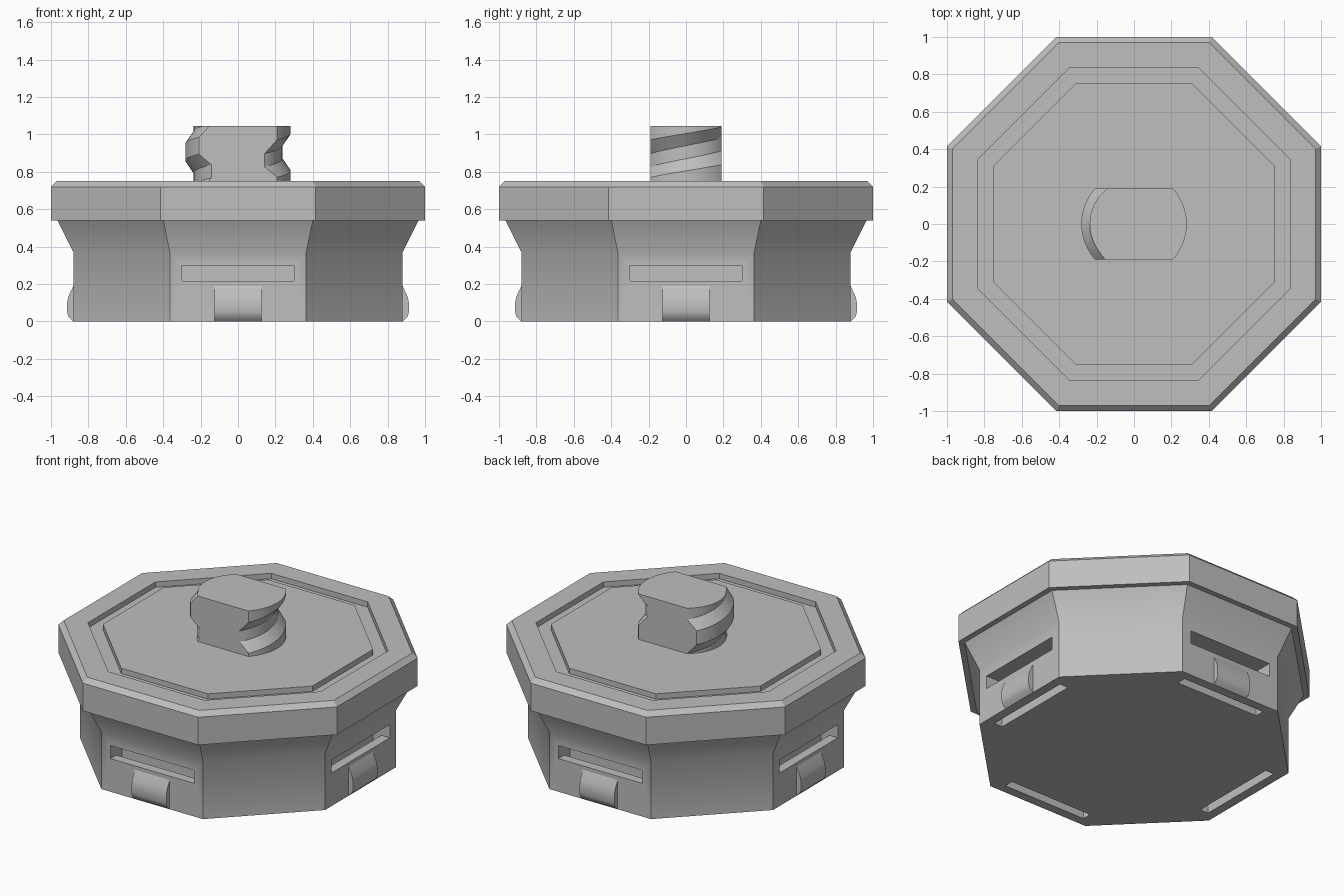
import bpy, bmesh, math
from mathutils import Matrix, Vector

if "Cube" in bpy.data.objects:
    bpy.data.objects.remove(bpy.data.objects["Cube"])

grey = bpy.data.materials.new("plain grey")
grey.diffuse_color = (0.52, 0.52, 0.52, 1)
grey.use_nodes = True
grey.node_tree.nodes["Principled BSDF"].inputs["Base Color"].default_value = grey.diffuse_color


def finish(name, bm, angle=None):
    bmesh.ops.recalc_face_normals(bm, faces=bm.faces)
    me = bpy.data.meshes.new(name)
    bm.to_mesh(me)
    bm.free()
    me.materials.append(grey)
    ob = bpy.data.objects.new(name, me)
    bpy.context.collection.objects.link(ob)
    if angle:
        smooth(ob, angle)
    return ob


def activate(ob):
    bpy.ops.object.select_all(action='DESELECT')
    ob.select_set(True)
    bpy.context.view_layer.objects.active = ob


def smooth(ob, angle):
    activate(ob)
    bpy.ops.object.shade_smooth_by_angle(angle=math.radians(angle))


def octagon_lathe(profile):
    """Stack octagons given as (distance to flat, z), capped at both ends."""
    bm = bmesh.new()
    rings = []
    for a, z in profile:
        r = a / math.cos(math.pi / 8)
        rings.append([bm.verts.new((r * math.cos((i + .5) * math.pi / 4),
                                    r * math.sin((i + .5) * math.pi / 4), z)) for i in range(8)])
    for lo, hi in zip(rings, rings[1:]):
        for i in range(8):
            j = (i + 1) % 8
            bm.faces.new((lo[i], lo[j], hi[j], hi[i]))
    bm.faces.new(rings[0][::-1])
    bm.faces.new(rings[-1])
    return bm


def four_sides(profile, half):
    """Extrude an (outward, z) profile sideways and repeat it on the four axis faces."""
    bm = bmesh.new()
    for k in range(4):
        rot = Matrix.Rotation(k * math.pi / 2, 3, 'Z')
        a, b = [[bm.verts.new(rot @ Vector((s * half, -d, z))) for d, z in profile] for s in (-1, 1)]
        bm.faces.new(a)
        bm.faces.new(b[::-1])
        n = len(profile)
        for i in range(n):
            j = (i + 1) % n
            bm.faces.new((a[i], b[i], b[j], a[j]))
    return bm


# Octagonal case: body, flare, overhanging lid rim and grooved top
case = finish("octagonal_case", octagon_lathe([
    (.88, 0), (.88, .37), (.965, .54), (1, .54), (1, .72), (.97, .75),
    (.835, .75), (.835, .715), (.752, .715), (.752, .75)]))

# Strap channels running from the side slots down through the base
cutter = finish("channel_cutter", four_sides(
    [(.76, -.1), (.82, -.1), (.82, .215), (1.0, .215), (1.0, .3), (.76, .3)], .3))
mod = case.modifiers.new("channels", 'BOOLEAN')
mod.object = cutter
mod.operation = 'DIFFERENCE'
mod.solver = 'EXACT'
activate(case)
bpy.ops.object.modifier_apply(modifier=mod.name)
bpy.data.objects.remove(cutter)
smooth(case, 30)

# Rounded clip bumps under the slots
finish("clip_bumps", four_sides(
    [(.875, 0), (.88, 0), (.906, .025), (.914, .05), (.914, .1), (.906, .135), (.88, .19), (.875, .19)],
    .125), 35)

# Threaded stud: a helical strip, trimmed top and bottom and flattened front and back
PITCH, STEPS = .29, 48
section = [(.237, -.035), (.237, .035), (.282, .1), (.282, PITCH - .1), (.237, PITCH - .035)]
bm = bmesh.new()
prev = None
for i in range(-3 * STEPS, 3 * STEPS + 1):
    t = 2 * math.pi * i / STEPS
    row = [bm.verts.new((r * math.cos(t), r * math.sin(t), .905 + PITCH * i / STEPS + dz))
           for r, dz in section]
    if prev:
        for k in range(len(row) - 1):
            bm.faces.new((prev[k], row[k], row[k + 1], prev[k + 1]))
    prev = row
bmesh.ops.remove_doubles(bm, verts=bm.verts, dist=1e-4)
for co, no in (((0, 0, 1.045), (0, 0, 1)), ((0, 0, .745), (0, 0, -1)),
               ((0, .19, 0), (0, 1, 0)), ((0, -.19, 0), (0, -1, 0))):
    bmesh.ops.bisect_plane(bm, geom=bm.verts[:] + bm.edges[:] + bm.faces[:], dist=1e-5,
                           plane_co=co, plane_no=no, clear_outer=True)
    n = Vector(no)
    rim = [e for e in bm.edges if e.is_boundary
           and all(abs((v.co - Vector(co)).dot(n)) < 1e-4 for v in e.verts)]
    # close each trimmed side once both ends are cut
    if abs(no[1]) > 0:
        bmesh.ops.holes_fill(bm, edges=rim, sides=0)
    elif no[2] < 0:
        bmesh.ops.holes_fill(bm, edges=[e for e in bm.edges if e.is_boundary], sides=0)
finish("threaded_stud", bm, 25)
